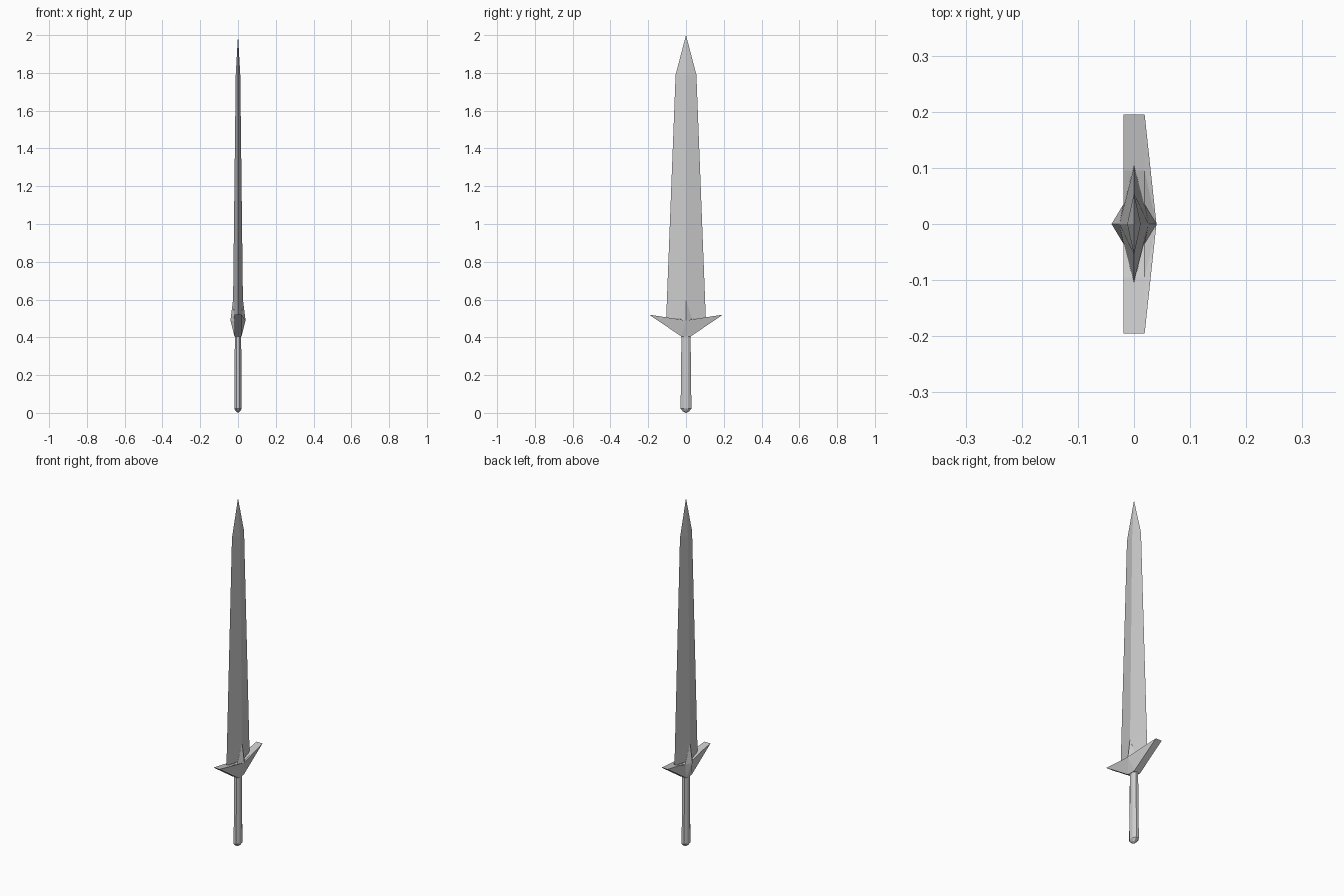
import bpy, math

if "Cube" in bpy.data.objects:
    bpy.data.objects.remove(bpy.data.objects["Cube"])


def make(name, verts, faces):
    mesh = bpy.data.meshes.new(name)
    mesh.from_pydata(verts, [], faces)
    mesh.update()
    obj = bpy.data.objects.new(name, mesh)
    bpy.context.collection.objects.link(obj)
    # consistent outward normals
    bpy.context.view_layer.objects.active = obj
    obj.select_set(True)
    bpy.ops.object.mode_set(mode='EDIT')
    bpy.ops.mesh.select_all(action='SELECT')
    bpy.ops.mesh.normals_make_consistent(inside=False)
    bpy.ops.object.mode_set(mode='OBJECT')
    obj.select_set(False)
    return obj


def loft(name, rings, sides, phase=0.0, tip=None, tail=None):
    """Skin elliptical rings (half x, half y, z), closed by points or caps."""
    verts, faces = [], []
    for rx, ry, z in rings:
        for i in range(sides):
            a = phase + math.tau * i / sides
            verts.append((rx * math.cos(a), ry * math.sin(a), z))
    for r in range(len(rings) - 1):
        for i in range(sides):
            j = (i + 1) % sides
            faces.append((r * sides + i, r * sides + j,
                          (r + 1) * sides + j, (r + 1) * sides + i))
    for base, point in ((0, tail), ((len(rings) - 1) * sides, tip)):
        if point is None:
            faces.append(tuple(base + i for i in range(sides)))
        else:
            verts.append((0, 0, point))
            faces += [(base + i, base + (i + 1) % sides, len(verts) - 1)
                      for i in range(sides)]
    return make(name, verts, faces)


# Diamond-section blade
loft("blade", [(0.027, 0.105, 0.50), (0.026, 0.101, 0.60),
               (0.012, 0.055, 1.79)], 4, tip=2.0)

# Octagonal grip with a blunt pointed end
loft("grip", [(0.012, 0.018, 0.008), (0.021, 0.031, 0.022),
              (0.018, 0.026, 0.42)], 8, phase=math.pi / 8, tail=0.0)

# Winged crossguard: swept V profile between two raised centre points
outline = [(-0.025, 0.405), (0.025, 0.405), (0.195, 0.52),
           (0.095, 0.503), (0.035, 0.485), (0, 0.60),
           (-0.035, 0.485), (-0.095, 0.503), (-0.195, 0.52)]
n = len(outline)
verts = []
for side in (1, -1):
    verts += [(side * (0.026 if z == 0.60 else 0.019), y, z) for y, z in outline]
verts += [(0.04, 0, 0.49), (-0.04, 0, 0.49)]
front, back = 2 * n, 2 * n + 1
faces = [(i, (i + 1) % n, n + (i + 1) % n, n + i) for i in range(n)]
# Full-width facets on one face
faces += [(i, (i + 1) % n, front) for i in range(n)]
# Short central pyramid with flat wings on the other face
core = [0, 1, 4, 5, 6]
faces += [(n + a, n + b, back) for a, b in zip(core, core[1:] + core[:1])]
faces += [(n + 1, n + 2, n + 3, n + 4), (n + 0, n + 6, n + 7, n + 8)]
make("crossguard", verts, faces)
